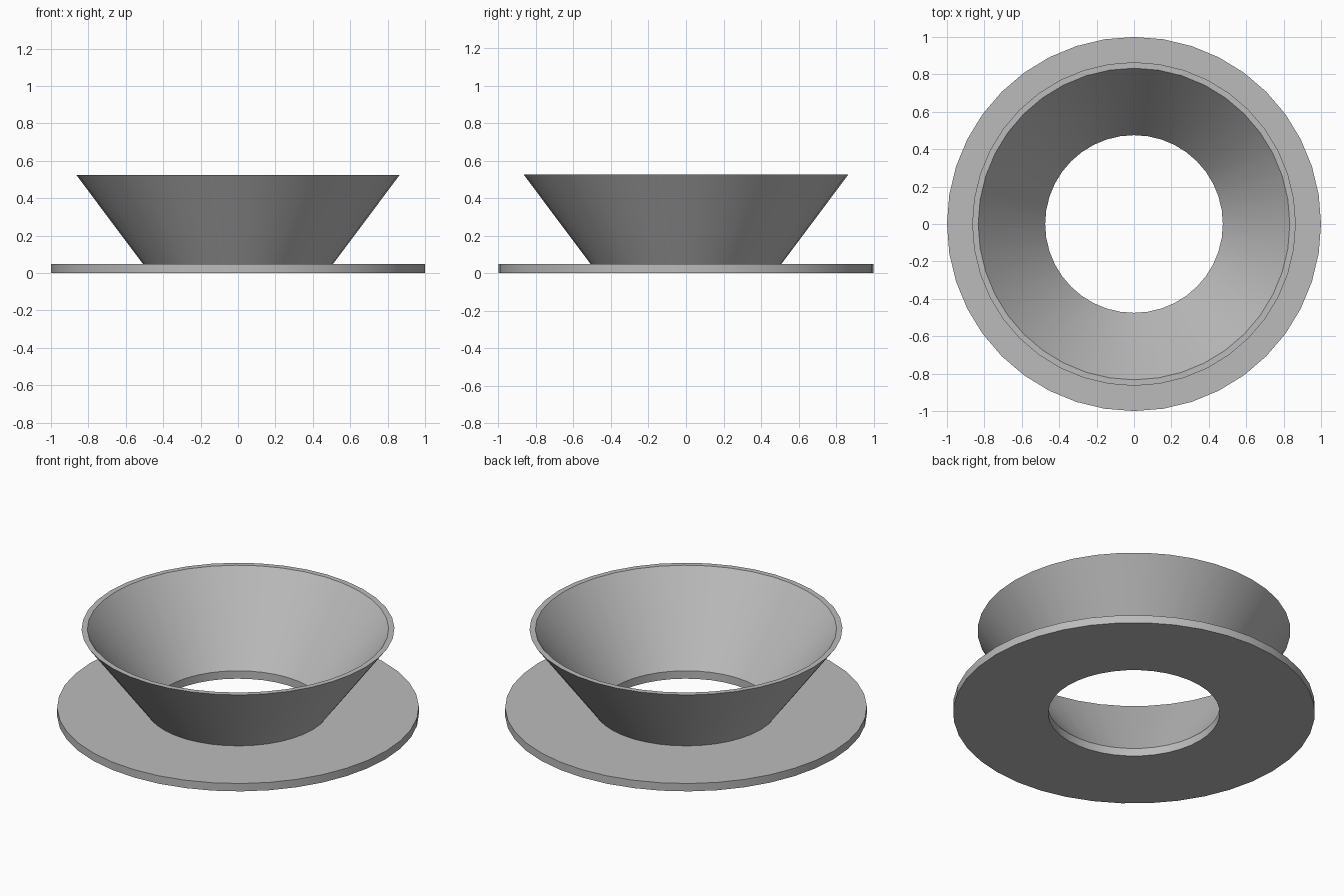
import bpy
import bmesh
from math import pi, radians

SEGMENTS = 40

cube = bpy.data.objects.get("Cube")
if cube:
    bpy.data.objects.remove(cube, do_unlink=True)

# Single plain grey
grey = bpy.data.materials.new("plain_grey")
grey.use_nodes = True
colour = (0.5, 0.5, 0.5, 1)
grey.diffuse_color = colour
grey.node_tree.nodes["Principled BSDF"].inputs["Base Color"].default_value = colour


def lathe(name, profile):
    """Revolve a closed (radius, height) profile about the z axis."""
    bm = bmesh.new()
    verts = [bm.verts.new((r, 0, z)) for r, z in profile]
    edges = [bm.edges.new((a, b)) for a, b in zip(verts, verts[1:] + verts[:1])]
    bmesh.ops.spin(bm, geom=verts + edges, cent=(0, 0, 0), axis=(0, 0, 1),
                   angle=2 * pi, steps=SEGMENTS, use_merge=True)
    bmesh.ops.remove_doubles(bm, verts=bm.verts, dist=0.0001)
    bmesh.ops.recalc_face_normals(bm, faces=bm.faces)
    mesh = bpy.data.meshes.new(name)
    bm.to_mesh(mesh)
    bm.free()
    mesh.materials.append(grey)
    obj = bpy.data.objects.new(name, mesh)
    bpy.context.collection.objects.link(obj)
    bpy.ops.object.select_all(action="DESELECT")
    obj.select_set(True)
    bpy.context.view_layer.objects.active = obj
    bpy.ops.object.shade_smooth_by_angle(angle=radians(30))
    return obj


# Flat flange and thin flared collar in one continuous wall
lathe("flanged_funnel", [
    (0.475, 0), (1, 0), (1, 0.048), (0.508, 0.048),
    (0.865, 0.525), (0.833, 0.525), (0.475, 0.048),
])
